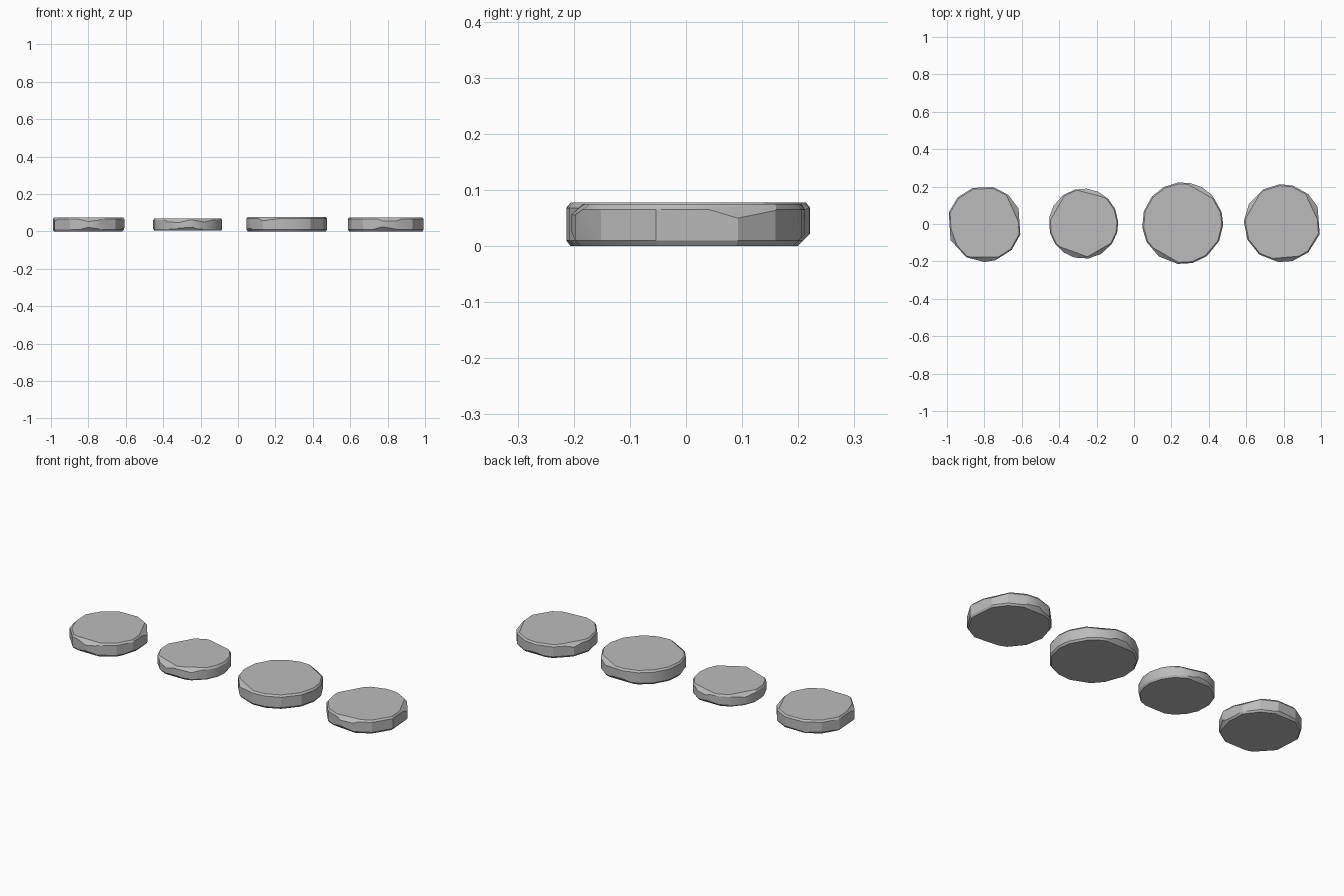
import bpy, bmesh
from math import radians, sin, cos
from mathutils import Vector

cube = bpy.data.objects.get("Cube")
if cube:
    bpy.data.objects.remove(cube, do_unlink=True)

stone_grey = bpy.data.materials.new("stone grey")
stone_grey.use_nodes = True
colour = (0.5, 0.5, 0.5, 1)
stone_grey.diffuse_color = colour
stone_grey.node_tree.nodes["Principled BSDF"].inputs["Base Color"].default_value = colour


def chip(bm, angle, rx, ry, height, tilt):
    """Slice a flake off the rim: plane through the rim at this height, tilted from the vertical axis."""
    a, t = radians(angle), radians(tilt)
    point = Vector((rx * cos(a), ry * sin(a), height))
    normal = Vector((cos(a) * sin(t), sin(a) * sin(t), cos(t)))
    geom = bm.verts[:] + bm.edges[:] + bm.faces[:]
    cut = bmesh.ops.bisect_plane(bm, geom=geom, plane_co=point, plane_no=normal, clear_outer=True)
    edges = [e for e in cut["geom_cut"] if isinstance(e, bmesh.types.BMEdge)]
    if edges:
        bmesh.ops.contextual_create(bm, geom=edges)


def stepping_stone(name, x, y, rx, ry, base, top, corners, top_chips, bottom_chips):
    bm = bmesh.new()
    # Worn profile: inset underside, upright side, inset upper face
    profile = [(0.965, base), (1, base + 0.01), (1, top - 0.01), (0.965, top)]
    rings = [[bm.verts.new((s * rx * cos(radians(a)), s * ry * sin(radians(a)), z))
              for a in corners] for s, z in profile]
    n = len(corners)
    for low, high in zip(rings, rings[1:]):
        for i in range(n):
            j = (i + 1) % n
            bm.faces.new((low[i], low[j], high[j], high[i]))
    bm.faces.new(rings[0][::-1])
    bm.faces.new(rings[-1])
    # Flaked edges above and below
    for angle, depth in top_chips:
        chip(bm, angle, rx, ry, top - depth, 40)
    for angle, depth in bottom_chips:
        chip(bm, angle, rx, ry, base + depth, 135)
    bmesh.ops.recalc_face_normals(bm, faces=bm.faces[:])
    mesh = bpy.data.meshes.new(name)
    bm.to_mesh(mesh)
    bm.free()
    mesh.materials.append(stone_grey)
    stone = bpy.data.objects.new(name, mesh)
    stone.location = (x, y, 0)
    bpy.context.collection.objects.link(stone)
    bpy.ops.object.select_all(action="DESELECT")
    stone.select_set(True)
    bpy.context.view_layer.objects.active = stone
    bpy.ops.object.shade_smooth_by_angle(angle=radians(25))


# Outer right stone
stepping_stone("stone_outer_right", -0.8, 0, 0.2, 0.203, 0, 0.075,
               [24, 50, 76, 108, 135, 162, 205, 241, 270, 287, 317, 344],
               [(270, 0.022), (24, 0.025), (200, 0.02)], [(270, 0.022), (90, 0.02), (344, 0.02)])
# Small inner stone
stepping_stone("stone_inner_right", -0.27, 0.002, 0.186, 0.188, 0.004, 0.07,
               [3, 25, 45, 65, 85, 105, 127, 150, 170, 195, 215, 235, 255, 278, 300, 325, 345],
               [(250, 0.024), (300, 0.02), (75, 0.02), (150, 0.02)], [(270, 0.02), (90, 0.02)])
# Large inner stone
stepping_stone("stone_inner_left", 0.26, 0.004, 0.217, 0.219, 0, 0.078,
               [16, 43, 62, 80, 97, 118, 139, 163, 186, 207, 234, 263, 284, 306, 334, 358],
               [(240, 0.022), (60, 0.02)], [(90, 0.024), (200, 0.018)])
# Outer left stone
stepping_stone("stone_outer_left", 0.794, 0.004, 0.207, 0.209, 0, 0.075,
               [25, 48, 75, 94, 120, 150, 177, 205, 233, 264, 285, 312, 344],
               [(275, 0.022), (25, 0.025), (150, 0.02)], [(264, 0.025), (90, 0.022)])
